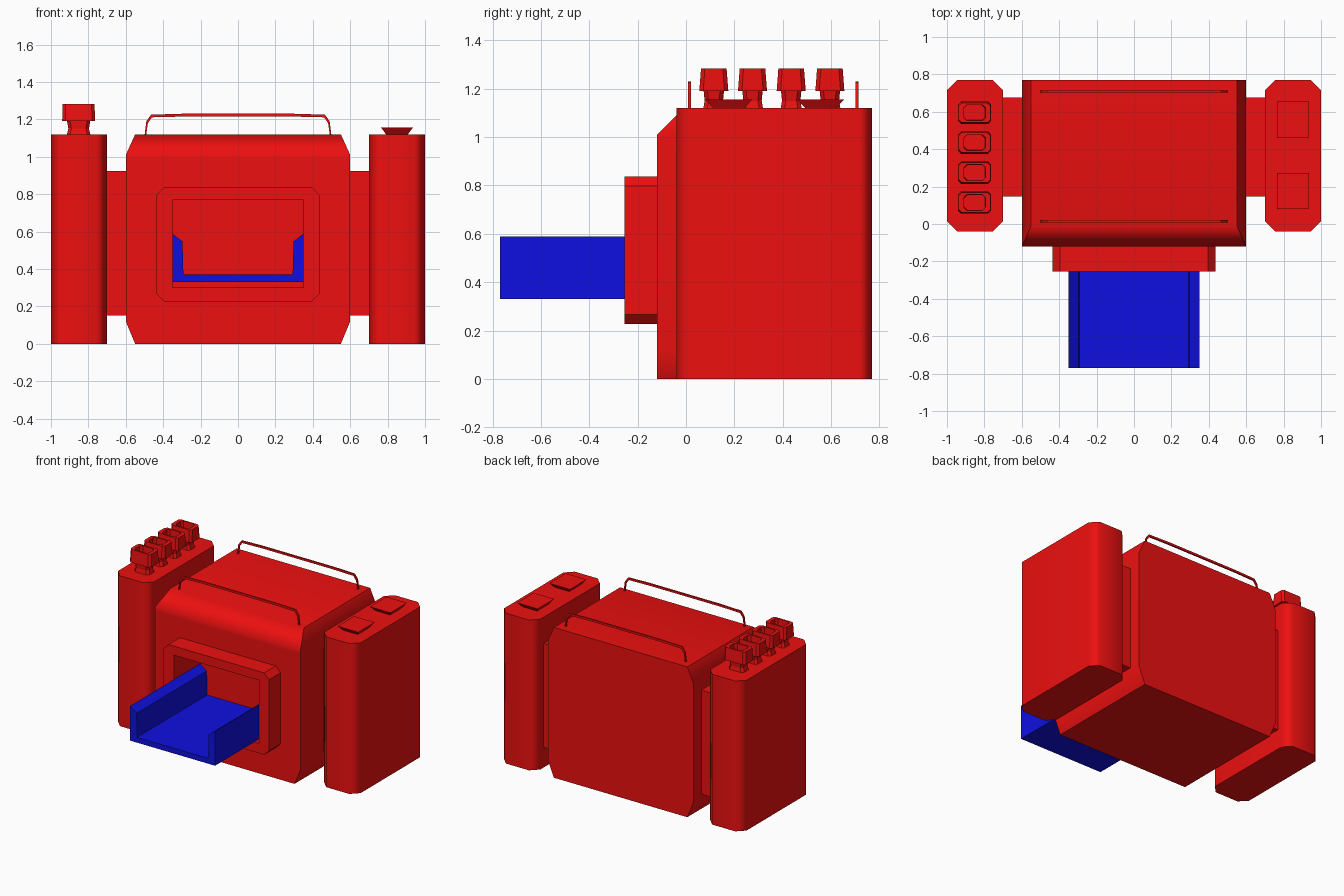
import bpy, bmesh
from math import radians

if "Cube" in bpy.data.objects:
    bpy.data.objects.remove(bpy.data.objects["Cube"])


def material(name, colour):
    m = bpy.data.materials.new(name)
    m.diffuse_color = colour
    m.use_nodes = True
    m.node_tree.nodes["Principled BSDF"].inputs["Base Color"].default_value = m.diffuse_color
    return m


RED = material("red_paint", (0.85, 0.005, 0.005, 1))
BLUE = material("blue_paint", (0.005, 0.005, 0.75, 1))


def loft(name, rings, mat):
    """Skin a list of equal-length vertex rings and cap both ends."""
    bm = bmesh.new()
    vs = [[bm.verts.new(p) for p in ring] for ring in rings]
    n = len(rings[0])
    for a, b in zip(vs, vs[1:]):
        for i in range(n):
            j = (i + 1) % n
            bm.faces.new((a[i], a[j], b[j], b[i]))
    bm.faces.new(vs[0][::-1])
    bm.faces.new(vs[-1])
    bmesh.ops.recalc_face_normals(bm, faces=bm.faces)
    me = bpy.data.meshes.new(name)
    bm.to_mesh(me)
    bm.free()
    me.materials.append(mat)
    ob = bpy.data.objects.new(name, me)
    bpy.context.collection.objects.link(ob)
    return ob


def octagon(cx, cy, hx, hy, c):
    """Rectangle outline with chamfered corners."""
    return [(cx + x, cy + y) for x, y in (
        (hx - c, -hy), (hx, -hy + c), (hx, hy - c), (hx - c, hy),
        (-hx + c, hy), (-hx, hy - c), (-hx, -hy + c), (-hx + c, -hy))]


def rect(cx, cy, hx, hy):
    return [(cx - hx, cy - hy), (cx + hx, cy - hy), (cx + hx, cy + hy), (cx - hx, cy + hy)]


def at_z(pts, z):
    return [(x, y, z) for x, y in pts]


def at_y(pts, y):
    return [(x, y, z) for x, z in pts]


def soften(ob):
    bpy.ops.object.select_all(action='DESELECT')
    ob.select_set(True)
    bpy.context.view_layer.objects.active = ob
    bpy.ops.object.shade_smooth_by_angle(angle=radians(50))
    ob.modifiers.new("normals", 'WEIGHTED_NORMAL').keep_sharp = True


# Cutter for the tray opening
cutter = loft("opening_cutter", [at_y(rect(0, 0.535, 0.35, 0.235), y) for y in (-0.4, 0.06)], RED)
cutter.hide_render = True
cutter.display_type = 'WIRE'


def cut_opening(ob):
    m = ob.modifiers.new("opening", 'BOOLEAN')
    m.operation = 'DIFFERENCE'
    m.object = cutter
    m.solver = 'EXACT'


# Main body: chamfered sides, sloped front top edge
def body_ring(y, half):
    return at_y(half + [(-x, z) for x, z in reversed(half)], y)


back = [(0.55, 0), (0.6, 0.12), (0.6, 1.01), (0.55, 1.12)]
front = [(0.55, 0), (0.6, 0.12), (0.6, 0.98), (0.6, 1.01)]
body = loft("main_body", [body_ring(-0.12, front), body_ring(-0.01, back), body_ring(0.77, back)], RED)
cut_opening(body)
soften(body)

# Frame around the opening
frame = loft("front_frame", [at_y(octagon(0, 0.532, 0.435, 0.305, 0.04), y) for y in (-0.255, -0.115)], RED)
cut_opening(frame)

# Sliding tray: U-shaped section with sloped wall tops
half = [(0.35, 0.33), (0.35, 0.588), (0.297, 0.548), (0.292, 0.37)]
tray = half + [(-x, z) for x, z in reversed(half)]
loft("tray", [at_y(tray, y) for y in (-0.77, 0.055)], BLUE)

# Side pods and the connectors to the body
for side, s in (("left", -1), ("right", 1)):
    pod = loft(side + "_pod", [at_z(octagon(s * 0.85, 0.365, 0.15, 0.405, 0.055), z) for z in (0, 1.12)], RED)
    soften(pod)
    loft(side + "_connector", [at_z(rect(s * 0.65, 0.412, 0.06, 0.265), z) for z in (0.15, 0.925)], RED)

# Hollow exhaust cups on the left pod: (half x, half y, z) per ring
CUP = [(0.065, 0.045, 1.11), (0.055, 0.038, 1.15), (0.062, 0.042, 1.19), (0.088, 0.06, 1.19),
       (0.085, 0.053, 1.283), (0.058, 0.042, 1.283), (0.056, 0.04, 1.2)]
for i in range(4):
    y = 0.115 + 0.16 * i
    loft(f"exhaust_cup_{i + 1}", [at_z(octagon(-0.852, y, hx, hy, 0.016), z) for hx, hy, z in CUP], RED)

# Flared vents on the right pod
for i, y in enumerate((0.177, 0.557)):
    loft(f"vent_{i + 1}", [at_z(rect(0.85, y, 0.055, 0.06), 1.115),
                           at_z(rect(0.85, y, 0.085, 0.097), 1.156)], RED)

# Thin carry rails on the top edges
outer = [(0.5, 1.11), (0.49, 1.19), (0.465, 1.225), (0.3, 1.23)]
inner = [(0.29, 1.215), (0.46, 1.211), (0.482, 1.18), (0.492, 1.11)]
arch = [(-x, z) for x, z in outer] + outer[::-1] + inner[::-1] + [(-x, z) for x, z in inner]
for name, y in (("front_rail", 0.015), ("back_rail", 0.708)):
    # the rail outline runs over the outside and back along the inside
    loft(name, [at_y(arch, y - 0.006), at_y(arch, y + 0.006)], RED)
